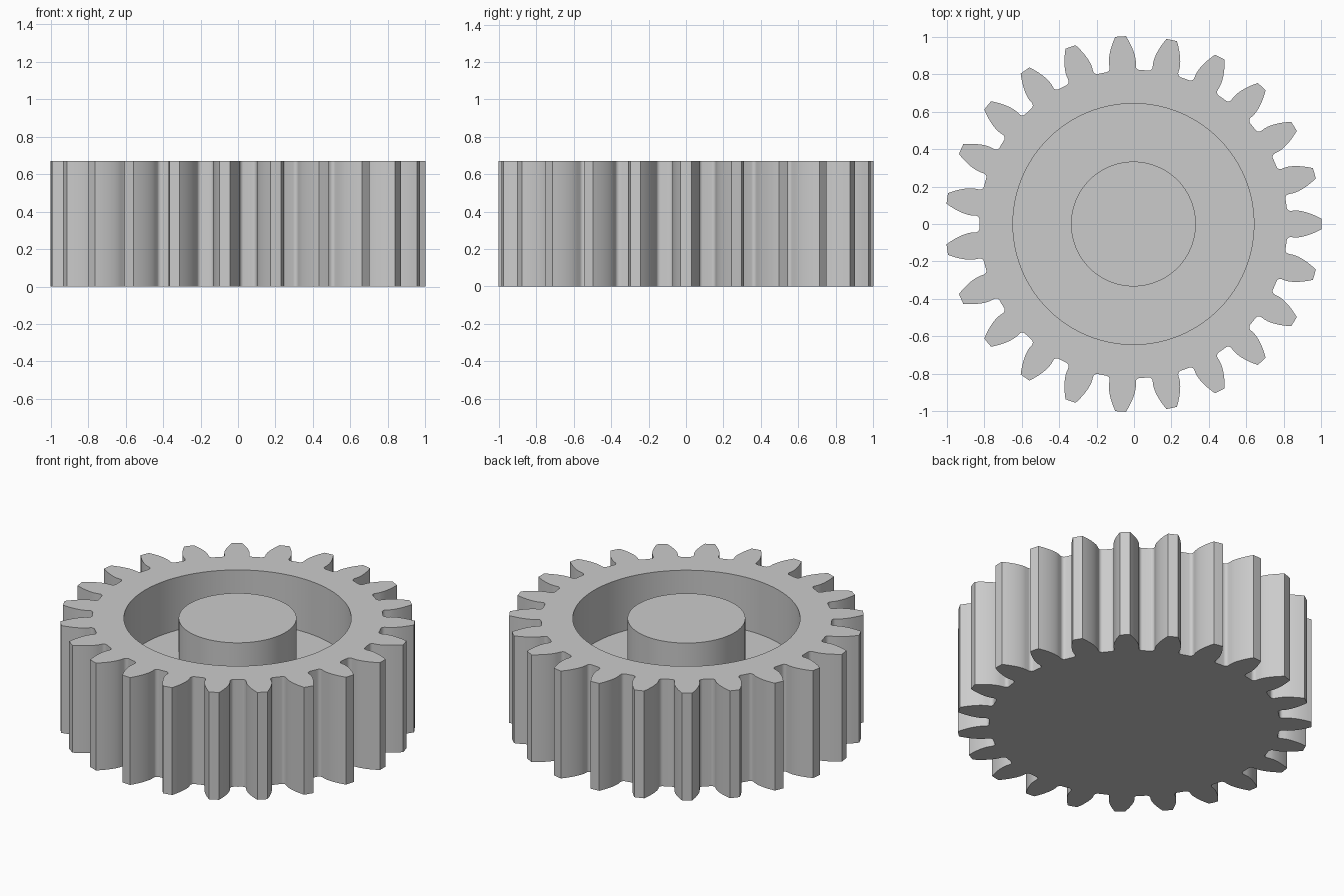
import bpy, bmesh, math

default = bpy.data.objects.get("Cube")
if default:
    bpy.data.objects.remove(default, do_unlink=True)

# Gear proportions
TEETH = 23
TIP = 1.003
MODULE = 2 * TIP / (TEETH + 2)
PITCH = MODULE * TEETH / 2
BASE = PITCH * math.cos(math.radians(20))
ROOT = PITCH - 1.25 * MODULE
FILLET = 0.021
HEIGHT, FLOOR = 0.67, 0.34
POCKET, HUB = 0.643, 0.333
CENTRE_X = -0.003

grey = bpy.data.materials.new("grey")
grey.use_nodes = True
grey.diffuse_color = (0.6, 0.6, 0.6, 1)
grey.node_tree.nodes["Principled BSDF"].inputs["Base Color"].default_value = (0.6, 0.6, 0.6, 1)


def involute(angle):
    return math.tan(angle) - angle


def half_tooth():
    """(radius, angle from tooth axis) from the root fillet to the tip corner."""
    base_angle = math.pi / (2 * TEETH) + involute(math.radians(20))
    points = []
    centre = ROOT + FILLET
    for i in range(7):
        t = math.pi / 2 * (1 - i / 6)
        points.append((centre - FILLET * math.sin(t),
                       base_angle + FILLET * (1 - math.cos(t)) / centre))
    for i in range(9):
        r = BASE + (TIP - BASE) * i / 8
        points.append((r, base_angle - involute(math.acos(min(1, BASE / r)))))
    return points


def polar(r, a, z):
    return (r * math.cos(a), r * math.sin(a), z)


def gear_outline():
    half = half_tooth()
    tooth = [(r, -a) for r, a in half] + [(TIP, 0)] + half[::-1]
    step = 2 * math.pi / TEETH
    return [(r, a + k * step) for k in range(TEETH)
            for r, a in tooth + [(ROOT, step / 2)]]


def circle(radius, count=96):
    return [(radius, 2 * math.pi * i / count) for i in range(count)]


def ring(bm, outline, z):
    return [bm.verts.new(polar(r, a, z)) for r, a in outline]


def wall(bm, low, high):
    n = len(low)
    for i in range(n):
        j = (i + 1) % n
        bm.faces.new((low[i], low[j], high[j], high[i]))


def loop_edges(bm, loop):
    return [bm.edges.get((loop[i - 1], loop[i])) for i in range(len(loop))]


def finish(bm, name):
    bmesh.ops.recalc_face_normals(bm, faces=bm.faces[:])
    mesh = bpy.data.meshes.new(name)
    bm.to_mesh(mesh)
    bm.free()
    mesh.materials.append(grey)
    obj = bpy.data.objects.new(name, mesh)
    obj.location.x = CENTRE_X
    bpy.context.collection.objects.link(obj)
    bpy.ops.object.select_all(action='DESELECT')
    obj.select_set(True)
    bpy.context.view_layer.objects.active = obj
    bpy.ops.object.shade_smooth_by_angle(angle=math.radians(30))


# Toothed body with a round pocket in its top
bm = bmesh.new()
outline = gear_outline()
bottom, top = ring(bm, outline, 0), ring(bm, outline, HEIGHT)
floor, rim = ring(bm, circle(POCKET), FLOOR), ring(bm, circle(POCKET), HEIGHT)
wall(bm, bottom, top)
wall(bm, floor, rim)
bm.faces.new(bottom)
bm.faces.new(floor)
bmesh.ops.triangle_fill(bm, edges=loop_edges(bm, top) + loop_edges(bm, rim),
                        use_beauty=True, normal=(0, 0, 1))
finish(bm, "gear_body")

# Central hub, level with the rim
bm = bmesh.new()
low, high = ring(bm, circle(HUB), FLOOR), ring(bm, circle(HUB), HEIGHT)
wall(bm, low, high)
bm.faces.new(low)
bm.faces.new(high)
finish(bm, "hub")
